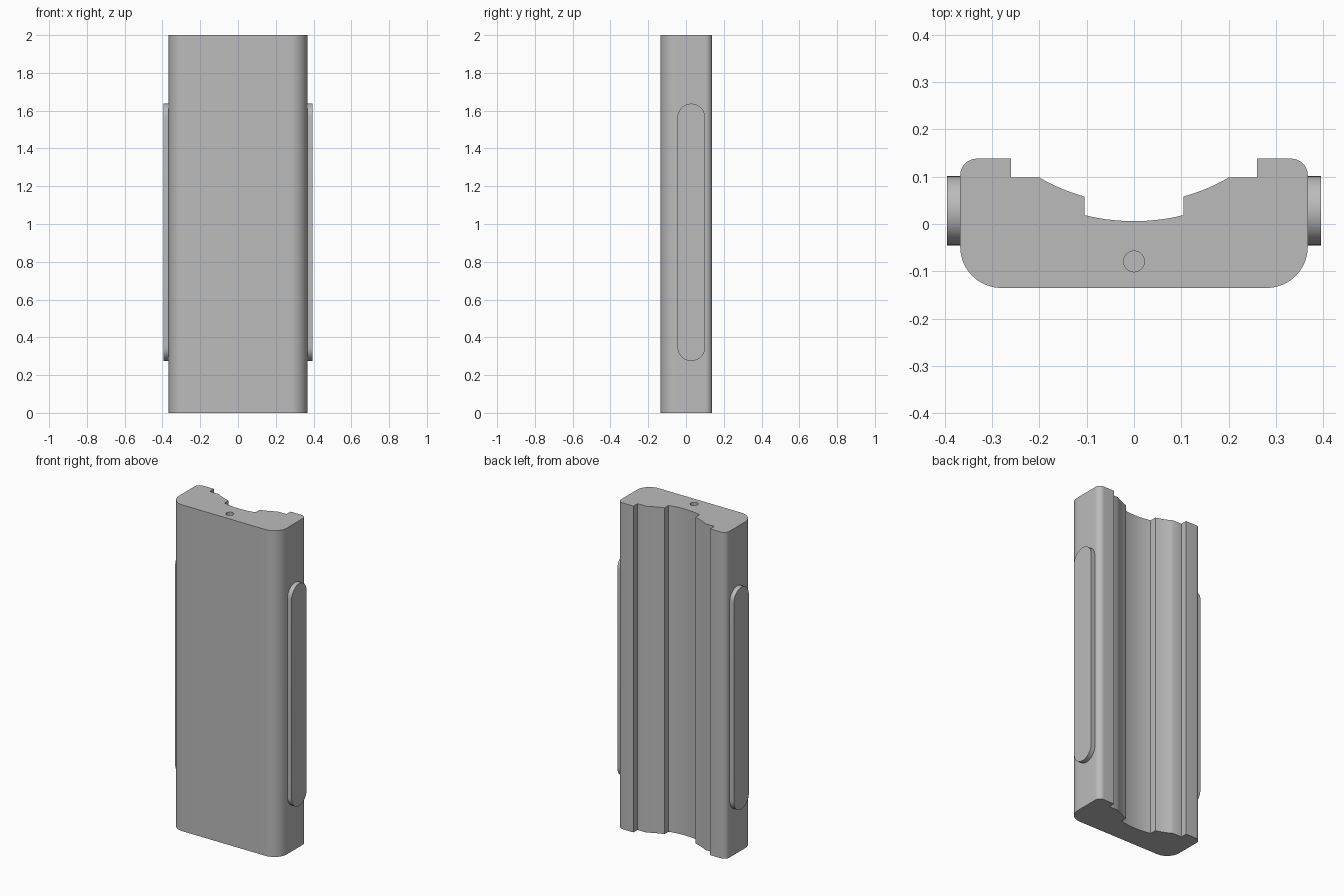
import bpy, bmesh
from math import sin, cos, pi, sqrt, radians
from mathutils import Vector

if "Cube" in bpy.data.objects:
    bpy.data.objects.remove(bpy.data.objects["Cube"], do_unlink=True)

grey = bpy.data.materials.new("plain grey")
grey.use_nodes = True
colour = (0.5, 0.5, 0.5, 1)
grey.diffuse_color = colour
grey.node_tree.nodes["Principled BSDF"].inputs["Base Color"].default_value = colour


def arc(cx, cy, r, start, end, steps):
    """Points along a circular arc, angles in degrees."""
    angles = [radians(start + (end - start) * i / steps) for i in range(steps + 1)]
    return [(cx + r * cos(a), cy + r * sin(a)) for a in angles]


def extrude(name, points, direction):
    """Solid made by sweeping a closed 3D outline along a straight direction."""
    bm = bmesh.new()
    face = bm.faces.new([bm.verts.new(p) for p in points])
    swept = bmesh.ops.extrude_face_region(bm, geom=[face])["geom"]
    verts = [v for v in swept if isinstance(v, bmesh.types.BMVert)]
    bmesh.ops.translate(bm, verts=verts, vec=Vector(direction))
    bmesh.ops.recalc_face_normals(bm, faces=bm.faces)
    mesh = bpy.data.meshes.new(name)
    bm.to_mesh(mesh)
    bm.free()
    mesh.materials.append(grey)
    obj = bpy.data.objects.new(name, mesh)
    bpy.context.collection.objects.link(obj)
    return obj


def activate(obj):
    bpy.ops.object.select_all(action='DESELECT')
    obj.select_set(True)
    bpy.context.view_layer.objects.active = obj


def smooth(obj):
    activate(obj)
    bpy.ops.object.shade_smooth_by_angle(angle=radians(30))


# Body: half cross-section with rounded corners and a stepped, hollowed back
def hollow(x, r):
    return (x, 0.44 - sqrt(r * r - x * x))


half = arc(0.28, -0.048, 0.087, -90, 0, 16)
half += arc(0.332, 0.103, 0.035, 0, 90, 12)
half += [(0.26, 0.138), (0.26, 0.098)]
half += [hollow(0.2 - 0.095 * i / 8, 0.396) for i in range(9)]
half += [hollow(0.105 - 0.105 * i / 8, 0.434) for i in range(9)]
outline = half + [(-x, y) for x, y in reversed(half[:-1])]
body = extrude("body", [(x, y, 0) for x, y in outline], (0, 0, 2))

# Blind hole in the top end
ring = arc(0, -0.079, 0.022, 0, 360, 32)[:-1]
cutter = extrude("hole_cutter", [(x, y, 1.88) for x, y in ring], (0, 0, 0.2))
cutter.hide_render = True
cut = body.modifiers.new("hole", 'BOOLEAN')
cut.operation = 'DIFFERENCE'
cut.solver = 'EXACT'
cut.object = cutter
activate(body)
bpy.ops.object.modifier_apply(modifier=cut.name)
bpy.data.objects.remove(cutter, do_unlink=True)
smooth(body)

# Raised side rails with rounded ends
stadium = arc(0.028, 1.564, 0.073, 0, 180, 24) + arc(0.028, 0.348, 0.073, 180, 360, 24)
for side, name in ((1, "left_rail"), (-1, "right_rail")):
    rail = extrude(name, [(side * 0.36, y, z) for y, z in stadium], (side * 0.035, 0, 0))
    smooth(rail)
